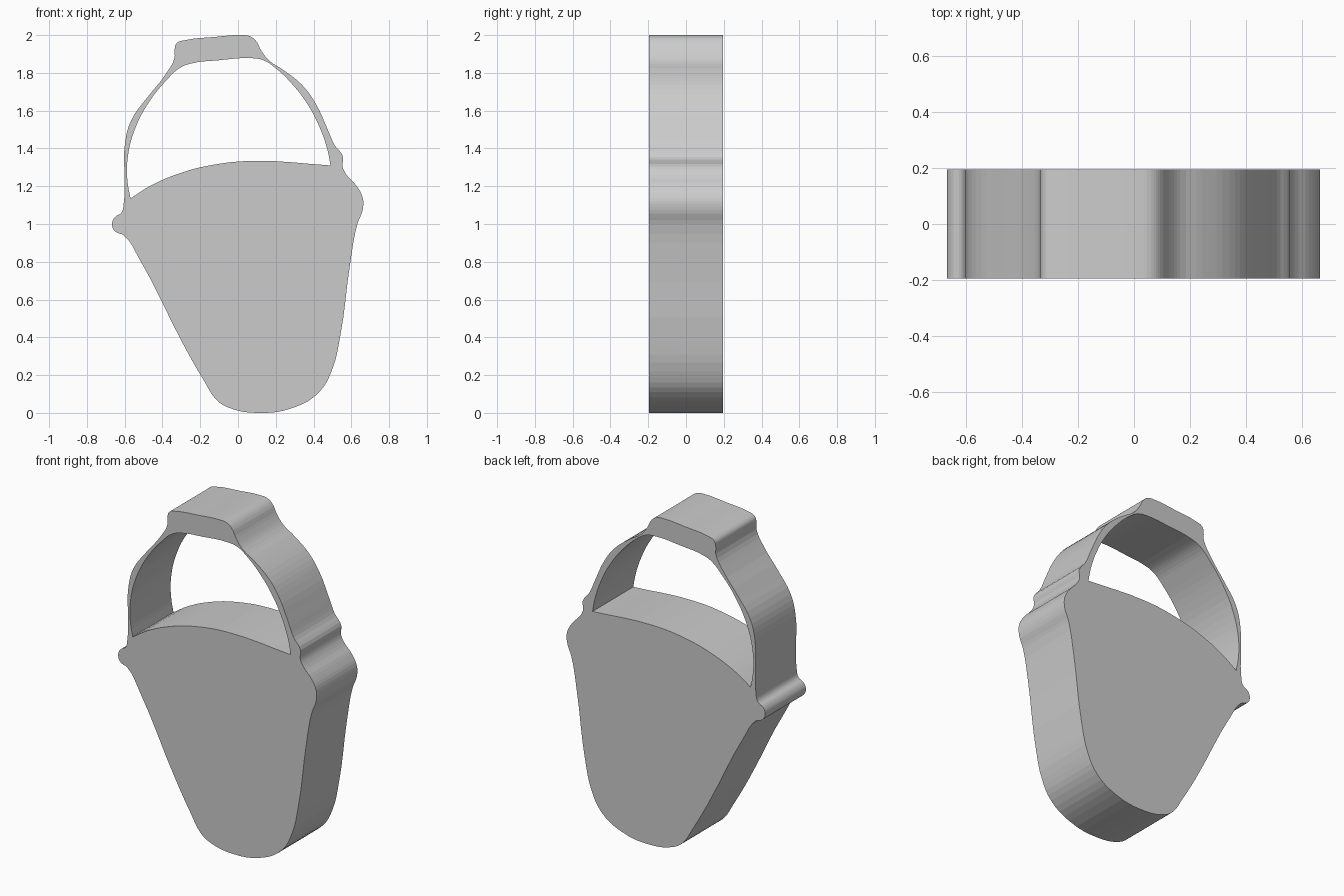
import bpy, bmesh

HALF_DEPTH = 0.195

# Outer silhouette (x, z): base, right rim, handle with grip, left rim
outline = [
    (0.10, 0.0), (0.30, 0.03), (0.43, 0.11), (0.495, 0.22), (0.54, 0.40),
    (0.595, 0.80), (0.632, 1.0), (0.66, 1.075), (0.66, 1.14), (0.625, 1.205),
    (0.575, 1.26), (0.553, 1.305), (0.556, 1.355), (0.51, 1.42),
    (0.475, 1.50), (0.41, 1.64), (0.34, 1.735), (0.245, 1.812),
    (0.165, 1.865), (0.125, 1.915), (0.093, 1.972), (0.06, 1.995),
    (0.01, 2.0), (-0.125, 1.99), (-0.28, 1.973), (-0.325, 1.957),
    (-0.336, 1.92), (-0.336, 1.88), (-0.385, 1.79), (-0.48, 1.67),
    (-0.565, 1.55), (-0.598, 1.43), (-0.602, 1.25), (-0.606, 1.10),
    (-0.617, 1.06), (-0.653, 1.035), (-0.667, 0.998), (-0.65, 0.96),
    (-0.605, 0.94), (-0.525, 0.82), (-0.283, 0.35), (-0.18, 0.17),
    (-0.115, 0.07), (-0.055, 0.03)]

# Opening between the body and the handle; corners at index 0 and 5
opening = [
    (-0.569, 1.135), (-0.468, 1.20), (-0.31, 1.268), (-0.15, 1.31),
    (0.07, 1.334), (0.49, 1.31),
    (0.473, 1.395), (0.43, 1.517), (0.368, 1.634), (0.283, 1.745),
    (0.193, 1.83), (0.135, 1.867), (0.07, 1.878), (-0.10, 1.867),
    (-0.255, 1.848), (-0.31, 1.825), (-0.373, 1.767), (-0.468, 1.65),
    (-0.548, 1.496), (-0.585, 1.342), (-0.585, 1.225)]


def add_loop(curve, points, corners=()):
    """Closed smooth loop with sharp points at the given indices."""
    spline = curve.splines.new('BEZIER')
    spline.bezier_points.add(len(points) - 1)
    spline.use_cyclic_u = True
    for i, (p, (x, z)) in enumerate(zip(spline.bezier_points, points)):
        p.co = (x, z, 0)
        p.handle_left_type = p.handle_right_type = 'VECTOR' if i in corners else 'AUTO'


# Extruded bucket profile
curve = bpy.data.curves.new("bucket_profile", 'CURVE')
curve.dimensions = '2D'
curve.fill_mode = 'BOTH'
curve.resolution_u = 4
curve.extrude = HALF_DEPTH
add_loop(curve, outline)
add_loop(curve, opening, corners=(0, 5))
bucket = bpy.data.objects.new("bucket", curve)
bpy.context.collection.objects.link(bucket)
bucket.rotation_euler.x = 1.5707963

# Turn into a clean, welded mesh with flat facets
bpy.context.view_layer.objects.active = bucket
bucket.select_set(True)
bpy.ops.object.convert(target='MESH')
bpy.ops.object.transform_apply(rotation=True)
bm = bmesh.new()
bm.from_mesh(bucket.data)
bmesh.ops.remove_doubles(bm, verts=bm.verts, dist=0.0005)
bmesh.ops.recalc_face_normals(bm, faces=bm.faces)
for f in bm.faces:
    f.smooth = False
bm.to_mesh(bucket.data)
bm.free()
